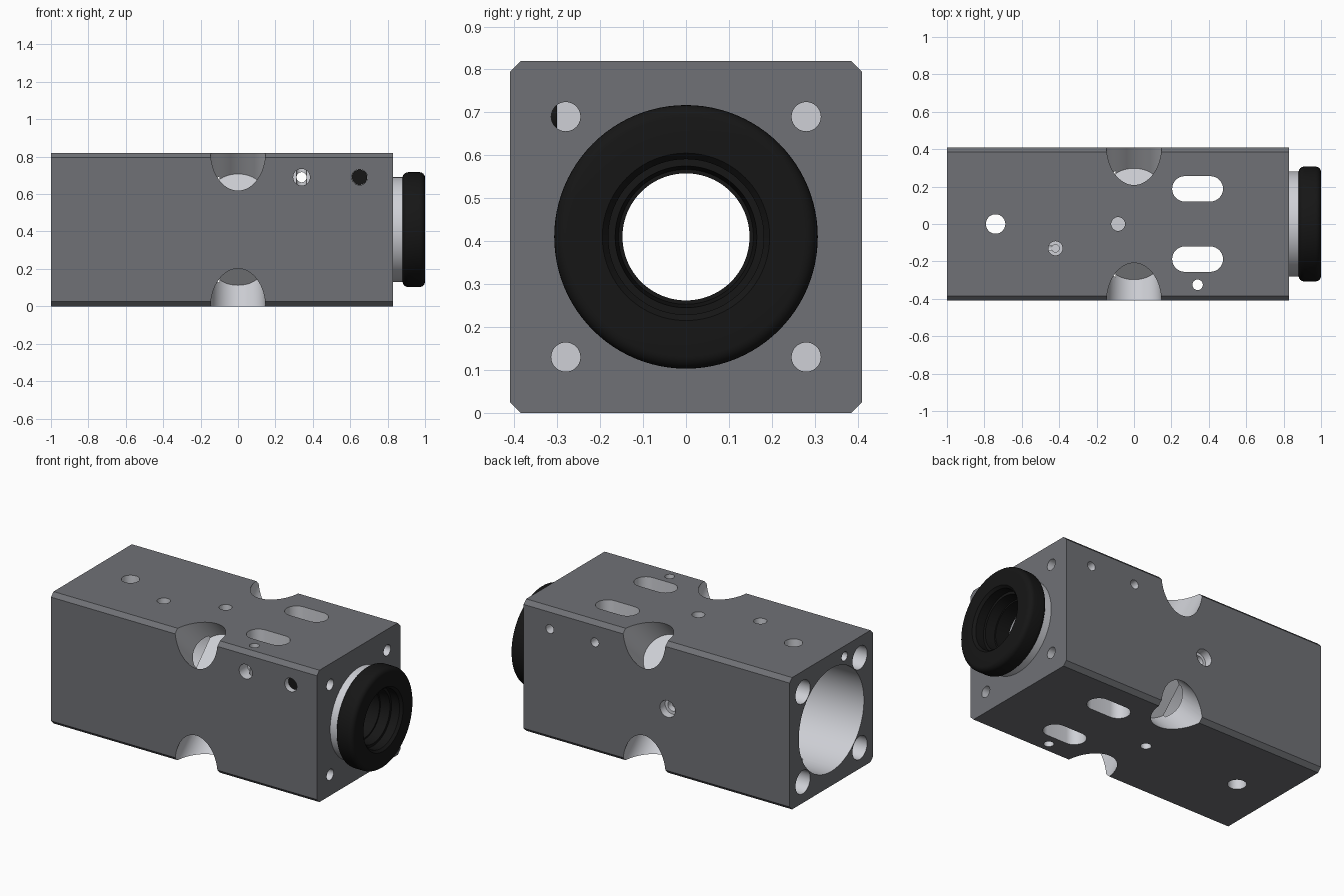
import bpy, bmesh
from math import pi, cos, sin
from mathutils import Vector, Matrix

if "Cube" in bpy.data.objects:
    bpy.data.objects.remove(bpy.data.objects["Cube"])

C = 0.41  # height of the main axis


def material(name, rgb):
    m = bpy.data.materials.new(name)
    m.diffuse_color = (*rgb, 1)
    m.use_nodes = True
    m.node_tree.nodes["Principled BSDF"].inputs["Base Color"].default_value = m.diffuse_color
    return m


DARK = material("anodised_grey", (0.16, 0.165, 0.18))
BARE = material("bare_metal", (0.62, 0.63, 0.67))
BLACK = material("black", (0.008, 0.008, 0.008))


def finish(name, bm, mat):
    bmesh.ops.recalc_face_normals(bm, faces=bm.faces)
    me = bpy.data.meshes.new(name)
    bm.to_mesh(me)
    bm.free()
    ob = bpy.data.objects.new(name, me)
    bpy.context.collection.objects.link(ob)
    me.materials.append(mat)
    return ob


def prism(name, pts, extrude, mat):
    """Closed outline extruded along a vector."""
    bm = bmesh.new()
    face = bm.faces.new([bm.verts.new(p) for p in pts])
    new = bmesh.ops.extrude_face_region(bm, geom=[face])["geom"]
    bmesh.ops.translate(bm, vec=extrude,
                        verts=[g for g in new if isinstance(g, bmesh.types.BMVert)])
    return finish(name, bm, mat)


def rod(p, q, r1, r2=None, seg=40):
    """Round cutter from p to q."""
    p, q = Vector(p), Vector(q)
    d = q - p
    rot = d.to_track_quat('Z', 'Y').to_matrix().to_4x4()
    bm = bmesh.new()
    bmesh.ops.create_cone(bm, cap_ends=True, segments=seg, radius1=r1,
                          radius2=r1 if r2 is None else r2, depth=d.length,
                          matrix=Matrix.Translation((p + q) / 2) @ rot)
    return finish("cutter", bm, BARE)


def lathe(name, profile, mat, seg=96):
    """Closed (x, radius) profile turned around the main axis."""
    bm = bmesh.new()
    rings = [[bm.verts.new((x, r * cos(2 * pi * i / seg), C + r * sin(2 * pi * i / seg)))
              for x, r in profile] for i in range(seg)]
    n = len(profile)
    for i in range(seg):
        a, b = rings[i], rings[(i + 1) % seg]
        for j in range(n):
            k = (j + 1) % n
            bm.faces.new((a[j], a[k], b[k], b[j]))
    return finish(name, bm, mat)


def smooth(ob):
    bpy.ops.object.select_all(action='DESELECT')
    ob.select_set(True)
    bpy.context.view_layer.objects.active = ob
    bpy.ops.object.shade_smooth_by_angle(angle=0.6)


# body block with chamfered long edges
h, k = 0.41, 0.385
outline = [(h, k), (k, h), (-k, h), (-h, k), (-h, -k), (-k, -h), (k, -h), (h, -k)]
body = prism("body", [(-1, y, C + z) for y, z in outline], (1.83, 0, 0), DARK)

cutters = []
# main bore, wide from the left, narrower to the right
cutters.append(rod((-1.1, 0, C), (-0.1, 0, C), 0.32, seg=96))
cutters.append(rod((-0.2, 0, C), (0.9, 0, C), 0.18, seg=96))

for sy in (-1, 1):
    for sz in (-1, 1):
        # diagonal pockets across the long edges
        cutters.append(rod((0, sy * 0.56, C + sz * 0.56), (0, sy * 0.20, C + sz * 0.20),
                           0.153, 0.138, seg=64))
        # corner holes on both ends
        cutters.append(rod((-1.1, sy * 0.28, C + sz * 0.28),
                           (-0.7, sy * 0.28, C + sz * 0.28), 0.072))
        cutters.append(rod((0.9, sy * 0.28, C + sz * 0.28),
                           (0.5, sy * 0.28, C + sz * 0.28), 0.034))
    # vertical slots through the block
    pts = []
    for i in range(34):
        side, j = divmod(i, 17)
        a = -pi / 2 + pi * j / 16 + pi * side
        cx = 0.408 if side == 0 else 0.272
        pts.append((cx + 0.068 * cos(a), sy * 0.188 + 0.068 * sin(a), -0.1))
    cutters.append(prism("cutter", pts, (0, 0, 1.1), BARE))

# vertical holes
cutters.append(rod((-0.74, 0, -0.1), (-0.74, 0, 0.95), 0.052))
cutters.append(rod((0.34, -0.325, -0.1), (0.34, -0.325, 0.95), 0.028))
cutters.append(rod((-0.085, 0, 0.9), (-0.085, 0, 0.755), 0.037))
cutters.append(rod((-0.085, 0, -0.1), (-0.085, 0, 0.065), 0.03))
cutters.append(rod((-0.42, -0.13, 0.9), (-0.42, -0.13, 0.78), 0.038))
cutters.append(rod((-0.42, -0.13, 0.8), (-0.42, -0.13, 0.72), 0.02))
# thin lengthwise hole in the left face
cutters.append(rod((-1.1, -0.13, 0.755), (-0.42, -0.13, 0.755), 0.028))
# cross holes near the right end
cutters.append(rod((0.34, -0.5, 0.69), (0.34, 0.5, 0.69), 0.027))
cutters.append(rod((0.34, -0.5, 0.69), (0.34, -0.33, 0.69), 0.045))
for s in (-1, 1):
    cutters.append(rod((0.65, s * 0.5, 0.69), (0.65, s * 0.29, 0.69),
                       0.042 if s < 0 else 0.027))
# stepped hole in the back
cutters.append(rod((-0.16, 0.5, C), (-0.16, 0.36, C), 0.052))
cutters.append(rod((-0.16, 0.5, C), (-0.16, 0.2, C), 0.033))

for c in cutters:
    c.hide_render = True
    m = body.modifiers.new("cut", 'BOOLEAN')
    m.object = c
    m.solver = 'EXACT'
    m.material_mode = 'TRANSFER'
    bpy.context.view_layer.objects.active = body
    bpy.ops.object.modifier_apply(modifier=m.name)
    bpy.data.objects.remove(c)
smooth(body)

# dark set screw in the front cross hole
screw = rod((0.65, -0.375, 0.69), (0.65, -0.3, 0.69), 0.041)
screw.name = "set_screw"
screw.data.materials[0] = BLACK
smooth(screw)

# bare collar and rounded black end ring
collar = lathe("collar", [(0.80, 0.179), (0.83, 0.179), (0.83, 0.28),
                          (0.89, 0.28), (0.89, 0.165), (0.80, 0.165)], BARE)
smooth(collar)
rim = [(0.97 + 0.03 * sin(a), 0.277 + 0.03 * cos(a))
       for a in (i * pi / 12 for i in range(7))]
back_rim = [(0.91 - 0.03 * sin(a), 0.277 + 0.03 * cos(a))
            for a in ((6 - i) * pi / 12 for i in range(7))]
ring = lathe("end_ring", [(0.78, 0.148), (0.78, 0.164), (0.88, 0.164)] + back_rim + rim
             + [(1.0, 0.195), (0.985, 0.181), (0.93, 0.181), (0.93, 0.165),
                (0.87, 0.165 - 0.008), (0.87, 0.148)], BLACK)
smooth(ring)
